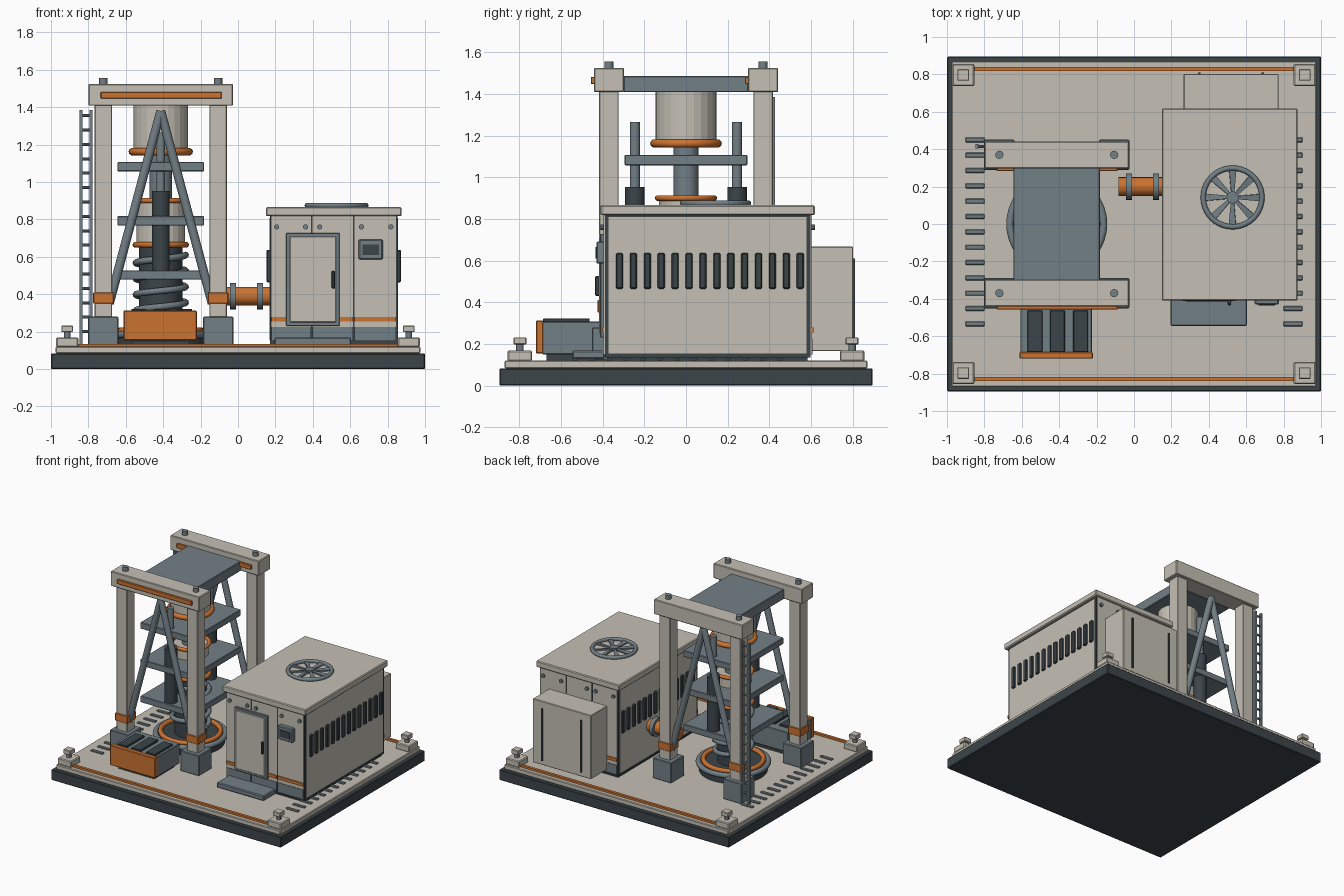
import bpy, bmesh, math
from mathutils import Vector

cube = bpy.data.objects.get("Cube")
if cube:
    bpy.data.objects.remove(cube, do_unlink=True)


def material(name, rgb):
    m = bpy.data.materials.new(name)
    m.use_nodes = True
    m.diffuse_color = (*rgb, 1)
    m.node_tree.nodes["Principled BSDF"].inputs["Base Color"].default_value = (*rgb, 1)
    return m


CREAM = material("warm grey paint", (0.56, 0.53, 0.46))
STEEL = material("blue grey steel", (0.17, 0.215, 0.24))
DARK = material("dark slate", (0.045, 0.06, 0.068))
ORANGE = material("safety orange", (0.6, 0.17, 0.03))


def finish(name, bm, mat, smooth=False):
    bmesh.ops.recalc_face_normals(bm, faces=bm.faces)
    me = bpy.data.meshes.new(name)
    bm.to_mesh(me)
    bm.free()
    me.materials.append(mat)
    for p in me.polygons:
        p.use_smooth = smooth
    ob = bpy.data.objects.new(name, me)
    bpy.context.collection.objects.link(ob)
    if smooth:
        bpy.ops.object.select_all(action='DESELECT')
        ob.select_set(True)
        bpy.context.view_layer.objects.active = ob
        bpy.ops.object.shade_smooth_by_angle(angle=math.radians(35))
    return ob


def box(name, mat, x, y, z, bevel=0.0):
    """Box from (min, max) ranges on each axis."""
    bm = bmesh.new()
    bmesh.ops.create_cube(bm, size=1)
    for v in bm.verts:
        v.co = [(r[0] + r[1]) / 2 + c * (r[1] - r[0]) for c, r in zip(v.co, (x, y, z))]
    if bevel:
        bmesh.ops.bevel(bm, geom=bm.edges[:], offset=bevel, segments=1, affect='EDGES')
    return finish(name, bm, mat)


def around(c, half):
    return (c - half, c + half)


def rod(name, mat, a, b, r, sides=16, smooth=True):
    """Cylinder between two points."""
    a, b = Vector(a), Vector(b)
    bm = bmesh.new()
    bmesh.ops.create_cone(bm, cap_ends=True, segments=sides, radius1=r, radius2=r, depth=(b - a).length)
    ob = finish(name, bm, mat, smooth)
    ob.location = (a + b) / 2
    ob.rotation_euler = (b - a).to_track_quat('Z', 'Y').to_euler()
    return ob


def ring(name, mat, centre, major, minor):
    bpy.ops.mesh.primitive_torus_add(location=centre, major_radius=major, minor_radius=minor,
                                     major_segments=40, minor_segments=10)
    ob = bpy.context.object
    ob.name = name
    ob.data.materials.append(mat)
    bpy.ops.object.shade_smooth()


# Base slab, deck, edge stripes and lifting lugs
box("base_slab", DARK, (-1, 1), (-0.895, 0.895), (0, 0.083), 0.005)
box("deck_plate", CREAM, (-0.975, 0.975), (-0.87, 0.87), (0.083, 0.12), 0.005)
for s in (-1, 1):
    box("deck_stripe", ORANGE, (-0.86, 0.86), around(s * 0.828, 0.011), (0.118, 0.135))
    for t in (-1, 1):
        x, y = s * 0.913, t * 0.797
        box("lug_pad", CREAM, around(x, 0.059), around(y, 0.059), (0.118, 0.168), 0.006)
        rod("lug_neck", STEEL, (x, y, 0.165), (x, y, 0.2), 0.018)
        box("lug_cap", CREAM, around(x, 0.031), around(y, 0.031), (0.197, 0.232), 0.004)
    for i in range(13):
        box("deck_grip", STEEL, around(s * 0.85, 0.052), around(0.45 - i * 0.082, 0.013), (0.118, 0.131), 0.004)

# Press frame: posts, feet, beams and braces
PX = -0.413
for y in (-0.37, 0.37):
    for s in (-1, 1):
        x = PX + s * 0.307
        box("post", CREAM, around(x, 0.047), around(y, 0.047), (0.12, 1.42), 0.004)
        box("post_foot", STEEL, around(x, 0.081), around(y, 0.081), (0.12, 0.28), 0.005)
        box("post_band", ORANGE, around(x, 0.054), around(y, 0.054), (0.35, 0.41), 0.003)
        rod("brace", STEEL, (PX, y, 1.38), (PX + s * 0.275, y, 0.35), 0.024, 12)
        rod("beam_bolt", STEEL, (x, y, 1.52), (x, y, 1.555), 0.022, 12)
    box("top_beam", CREAM, (-0.8, -0.028), around(y, 0.072), (1.408, 1.525), 0.005)
    box("beam_stripe", ORANGE, (-0.734, -0.087), around(y - 0.078, 0.009), (1.447, 1.482), 0.003)
box("crown_slab", STEEL, (-0.645, -0.183), (-0.3, 0.3), (1.408, 1.485), 0.004)

# Press column: cylinders, collars, moving plates and guides
rod("upper_cylinder", CREAM, (PX, 0, 1.16), (PX, 0, 1.41), 0.146, 24, False)
rod("piston_rod", STEEL, (PX, 0, 0.85), (PX, 0, 1.17), 0.06, 24)
rod("lower_cylinder", CREAM, (PX, 0, 0.66), (PX, 0, 0.895), 0.13, 24, False)
rod("spring_core", DARK, (PX, 0, 0.15), (PX, 0, 0.665), 0.115, 24)
ring("upper_collar", ORANGE, (PX, 0, 1.162), 0.152, 0.02)
ring("middle_collar", ORANGE, (PX, 0, 0.9), 0.135, 0.014)
ring("lower_collar", ORANGE, (PX, 0, 0.665), 0.135, 0.016)
for z in (1.082, 0.792, 0.503):
    box("press_plate", STEEL, around(PX, 0.232), (-0.295, 0.295), around(z, 0.025), 0.004)
for y in (-0.245, 0.245):
    rod("guide_rod", STEEL, (PX, y, 0.9), (PX, y, 1.265), 0.024)
    rod("guide_sleeve", DARK, (PX, y, 0.5), (PX, y, 0.952), 0.047)

# Coil spring
curve = bpy.data.curves.new("coil_spring", 'CURVE')
curve.dimensions = '3D'
curve.bevel_depth = 0.018
curve.bevel_resolution = 2
curve.use_fill_caps = True
spline = curve.splines.new('POLY')
turns, steps = 4, 24
spline.points.add(turns * steps)
for i, p in enumerate(spline.points):
    a = math.tau * i / steps
    p.co = (PX + 0.133 * math.cos(a), 0.133 * math.sin(a), 0.27 + 0.34 * i / (turns * steps), 1)
curve.materials.append(STEEL)
bpy.context.collection.objects.link(bpy.data.objects.new("coil_spring", curve))

# Round pit under the press
rod("pit_drum", DARK, (PX, 0, 0.118), (PX, 0, 0.195), 0.245, 40)
ring("pit_rim", STEEL, (PX, 0, 0.185), 0.25, 0.02)
ring("pit_collar", ORANGE, (PX, 0, 0.205), 0.215, 0.018)

# Ladder by the rear post
for x in (-0.84, -0.785):
    box("ladder_rail", STEEL, around(x, 0.008), around(0.415, 0.012), (0.12, 1.385))
for i in range(16):
    z = 0.2 + i * 0.077
    rod("ladder_rung", STEEL, (-0.84, 0.415, z), (-0.785, 0.415, z), 0.008, 8)

# Pump unit in front of the press
box("pump_body", STEEL, (-0.607, -0.225), (-0.69, -0.4), (0.15, 0.307), 0.004)
box("pump_face", ORANGE, (-0.612, -0.22), (-0.72, -0.685), (0.155, 0.312), 0.004)
box("pump_skid", DARK, (-0.57, -0.26), (-0.67, -0.42), (0.118, 0.155))
for x in (-0.53, -0.41, -0.285):
    box("pump_fin", DARK, around(x, 0.04), (-0.685, -0.462), (0.29, 0.322), 0.003)

# Pipe between press and cabinet
rod("feed_pipe", ORANGE, (-0.083, 0.2, 0.39), (0.18, 0.2, 0.39), 0.05, 24)
for x in (-0.028, 0.118):
    rod("pipe_flange", STEEL, (x - 0.016, 0.2, 0.39), (x + 0.016, 0.2, 0.39), 0.071, 24)

# Cabinet body with dark corner frame, side panels and louvres
CX, CY = 0.512, 0.104
box("cabinet_plinth", DARK, around(CX, 0.33), around(CY, 0.48), (0.118, 0.15))
box("cabinet_core", DARK, around(CX, 0.34), around(CY, 0.493), (0.135, 0.82))
box("cabinet_roof", CREAM, around(CX, 0.363), around(CY, 0.514), (0.818, 0.866), 0.006)
for s in (-1, 1):
    box("side_panel", CREAM, around(CX + s * 0.338, 0.006), around(CY, 0.475), (0.155, 0.808))
    for i in range(14):
        y = -0.319 + i * 0.0667
        box("side_louvre", DARK, around(CX + s * 0.348, 0.012), around(y, 0.017), (0.464, 0.637), 0.006)

    # Front and back panels separated by seams, with bolts and stripe
    face = CY + s * 0.494
    for x0, x1 in ((0.178, 0.389), (0.399, 0.614), (0.624, 0.846)):
        box("end_panel", CREAM, (x0, x1), around(face, 0.005), (0.15, 0.82))
        box("kick_plate", STEEL, (x0, x1), around(face + s * 0.004, 0.005), (0.15, 0.225))
        box("end_stripe", ORANGE, (x0, x1), around(face + s * 0.007, 0.006), (0.254, 0.278))
    for x in (0.207, 0.361, 0.437, 0.66, 0.817):
        rod("panel_bolt", STEEL, (x, face, 0.76), (x, face + s * 0.02, 0.76), 0.014, 10)

# Door, handle, control panel and step
box("door_frame", STEEL, (0.256, 0.544), (-0.412, -0.38), (0.23, 0.728), 0.004)
box("door_leaf", CREAM, (0.277, 0.523), (-0.417, -0.39), (0.25, 0.708), 0.003)
box("door_handle", DARK, around(0.51, 0.009), (-0.436, -0.41), (0.43, 0.525), 0.005)
box("control_panel", STEEL, (0.645, 0.774), (-0.43, -0.38), (0.585, 0.692), 0.006)
box("control_screen", DARK, (0.665, 0.755), (-0.435, -0.42), (0.61, 0.665))
box("door_step", STEEL, (0.195, 0.605), (-0.545, -0.39), (0.128, 0.168), 0.006)

# Rear equipment box with slots
box("rear_box", CREAM, (0.265, 0.773), (0.59, 0.802), (0.165, 0.667), 0.004)
for x in (0.349, 0.689):
    box("rear_slot", DARK, around(x, 0.007), (0.798, 0.81), (0.2, 0.61))

# Roof fan: ring, hub and tapered blades
FX, FY = 0.527, 0.142
ring("fan_ring", STEEL, (FX, FY, 0.875), 0.157, 0.014)
rod("fan_hub", STEEL, (FX, FY, 0.864), (FX, FY, 0.888), 0.032, 20)
for i in range(8):
    bm = bmesh.new()
    outline = ((0.02, -0.008), (0.155, -0.02), (0.155, 0.02), (0.02, 0.008))
    f = bm.faces.new([bm.verts.new((x, y, 0)) for x, y in outline])
    up = bmesh.ops.extrude_face_region(bm, geom=[f])["geom"]
    bmesh.ops.translate(bm, verts=[v for v in up if isinstance(v, bmesh.types.BMVert)], vec=(0, 0, 0.01))
    blade = finish("fan_blade", bm, STEEL)
    blade.location = (FX, FY, 0.868)
    blade.rotation_euler = (0.15, 0, math.tau * i / 8)
